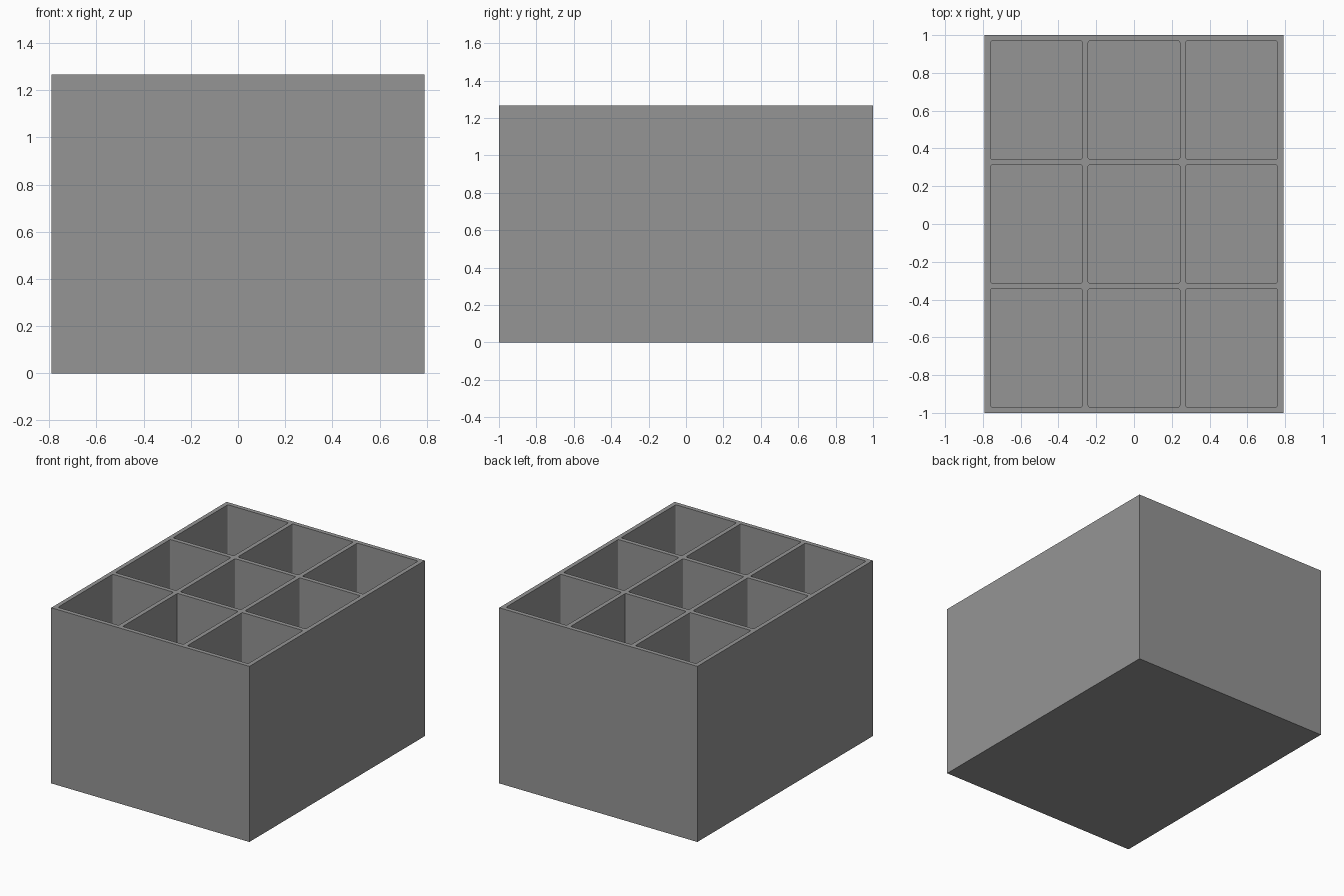
import bpy, bmesh
from mathutils import Matrix

if "Cube" in bpy.data.objects:
    bpy.data.objects.remove(bpy.data.objects["Cube"])

W, L, H = 1.582, 2.0, 1.267     # outer size
WALL = 0.0316                   # walls, dividers and floor
COLS, ROWS = 3, 3
PX = (W - WALL * (COLS + 1)) / COLS
PY = (L - WALL * (ROWS + 1)) / ROWS

grey = bpy.data.materials.new("plain grey")
grey.diffuse_color = (0.3, 0.3, 0.3, 1)
grey.use_nodes = True
grey.node_tree.nodes["Principled BSDF"].inputs["Base Color"].default_value = grey.diffuse_color


def add_object(name, bm):
    mesh = bpy.data.meshes.new(name)
    bm.to_mesh(mesh)
    bm.free()
    mesh.materials.append(grey)
    ob = bpy.data.objects.new(name, mesh)
    bpy.context.collection.objects.link(ob)
    return ob


def add_block(bm, size, centre):
    m = Matrix.Translation(centre) @ Matrix.Diagonal((*size, 1))
    return bmesh.ops.create_cube(bm, size=1, matrix=m)["verts"]


# Solid outer block
bm = bmesh.new()
add_block(bm, (W, L, H), (0, 0, H / 2))
box = add_object("compartment_box", bm)

# Nine pockets with slightly rounded upright corners
bm = bmesh.new()
for i in range(COLS):
    for j in range(ROWS):
        x = (i - (COLS - 1) / 2) * (PX + WALL)
        y = (j - (ROWS - 1) / 2) * (PY + WALL)
        add_block(bm, (PX, PY, H), (x, y, WALL + H / 2))
upright = [e for e in bm.edges
           if abs(e.verts[0].co.z - e.verts[1].co.z) > 0.5]
bmesh.ops.bevel(bm, geom=upright, offset=0.008, segments=3,
                profile=0.5, affect='EDGES')
cutter = add_object("pocket_cutter", bm)
cutter.hide_render = True
cutter.hide_viewport = True

# Hollow the block
cut = box.modifiers.new("pockets", 'BOOLEAN')
cut.operation = 'DIFFERENCE'
cut.solver = 'EXACT'
cut.object = cutter
